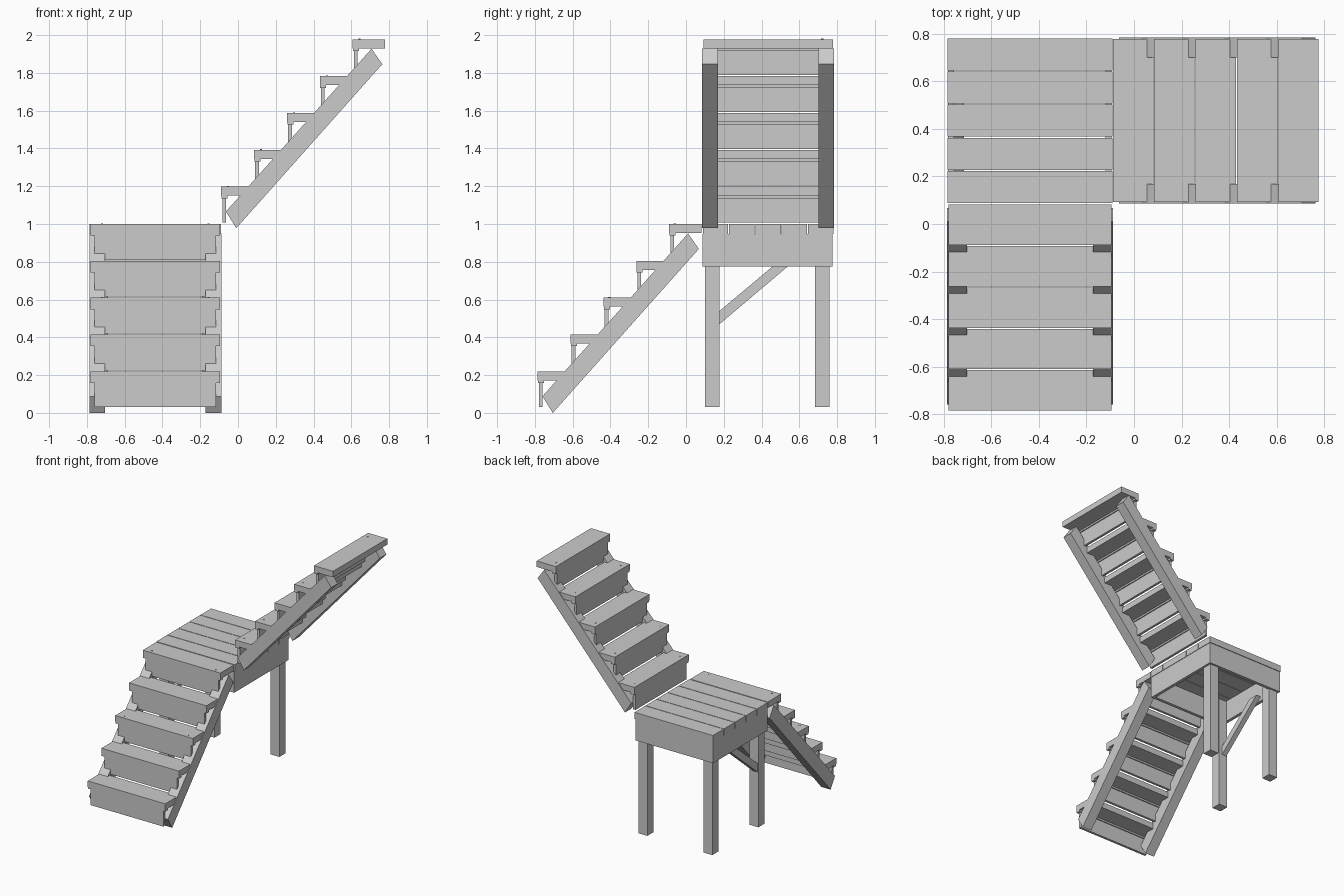
import bpy, bmesh

if "Cube" in bpy.data.objects:
    bpy.data.objects.remove(bpy.data.objects["Cube"])


def prism(name, profile, a, b, along_x=False):
    """Extrude a (run, z) profile sideways from a to b; run is +y, or +x if along_x."""
    bm = bmesh.new()
    place = lambda r, z, s: (r, s, z) if along_x else (s, r, z)
    face = bm.faces.new([bm.verts.new(place(r, z, a)) for r, z in profile])
    ext = bmesh.ops.extrude_face_region(bm, geom=[face])
    for v in ext["geom"]:
        if isinstance(v, bmesh.types.BMVert):
            v.co[1 if along_x else 0] = b
    bmesh.ops.recalc_face_normals(bm, faces=bm.faces[:])
    mesh = bpy.data.meshes.new(name)
    bm.to_mesh(mesh)
    bm.free()
    ob = bpy.data.objects.new(name, mesh)
    bpy.context.collection.objects.link(ob)
    return ob


def board(name, r0, r1, z0, z1, a, b, along_x=False):
    return prism(name, [(r0, z0), (r1, z0), (r1, z1), (r0, z1)], a, b, along_x)


def screw(name, x, y, z):
    bpy.ops.mesh.primitive_cylinder_add(vertices=6, radius=0.006, depth=0.006,
                                        location=(x, y, z))
    bpy.context.object.name = name


RUN, RISE, STEPS = 0.174, 0.195, 5


def flight(label, run0, z0, centre, along_x):
    """Straight flight of five treads with risers, nosing strips and two stringers."""
    for i in range(STEPS):
        r, top = run0 + i * RUN, z0 + 0.22 + i * RISE
        args = (along_x,)
        board(f"{label}_tread_{i}", r, r + 0.170, top - 0.048, top,
              centre - 0.343, centre + 0.343, *args)
        board(f"{label}_riser_{i}", r + 0.006, r + 0.026, top - 0.19, top - 0.048,
              centre - 0.322, centre + 0.322, *args)
        board(f"{label}_nosing_{i}", r + 0.002, r + 0.034, top - 0.062, top - 0.048,
              centre - 0.343, centre + 0.343, *args)
    # slanted stringers
    pts = [(0.025, 0.088), (0.080, 0.0), (0.853, 0.868), (0.796, 0.95)]
    prof = [(run0 + r, z0 + z) for r, z in pts]
    for side, s in (("left", -1), ("right", 1)):
        prism(f"{label}_stringer_{side}", prof, centre + s * 0.266, centre + s * 0.349, along_x)


flight("lower", -0.785, 0.0, -0.4375, False)
flight("upper", -0.089, 0.978, 0.435, True)

# landing deck boards
for i in range(5):
    y = 0.089 + i * 0.1392
    board(f"deck_board_{i}", y, y + 0.1345, 0.948, 1.0, -0.785, -0.091)

# landing frame
X0, X1, Y0, Y1 = -0.782, -0.095, 0.088, 0.775
T = 0.025
board("frame_front", Y0, Y0 + T, 0.775, 0.948, X0, X1)
board("frame_back", Y1 - T, Y1, 0.775, 0.948, X0, X1)
board("frame_left", Y0 + T, Y1 - T, 0.775, 0.948, X0, X0 + T)
board("frame_right", Y0 + T, Y1 - T, 0.775, 0.948, X1 - T, X1)

# three legs and a diagonal brace
for name, x, y in (("front_left_leg", -0.765, 0.10), ("back_left_leg", -0.765, 0.682),
                   ("back_right_leg", -0.19, 0.682)):
    board(name, y, y + 0.078, 0.03, 0.945, x, x + 0.078)
prism("leg_brace", [(0.178, 0.47), (0.58, 0.81), (0.50, 0.81), (0.178, 0.54)], -0.757, -0.715)

# screw heads on the treads
for i in (2, 4):
    for x in (-0.72, -0.155):
        screw("lower_screw", x, -0.785 + i * RUN + 0.03, 0.22 + i * RISE)
for i in range(STEPS):
    x, z = -0.052 + i * RUN, 1.198 + i * RISE
    screw("upper_screw", x, 0.722, z)
    if i in (0, 1, 3):
        screw("upper_screw", x, 0.15, z)
